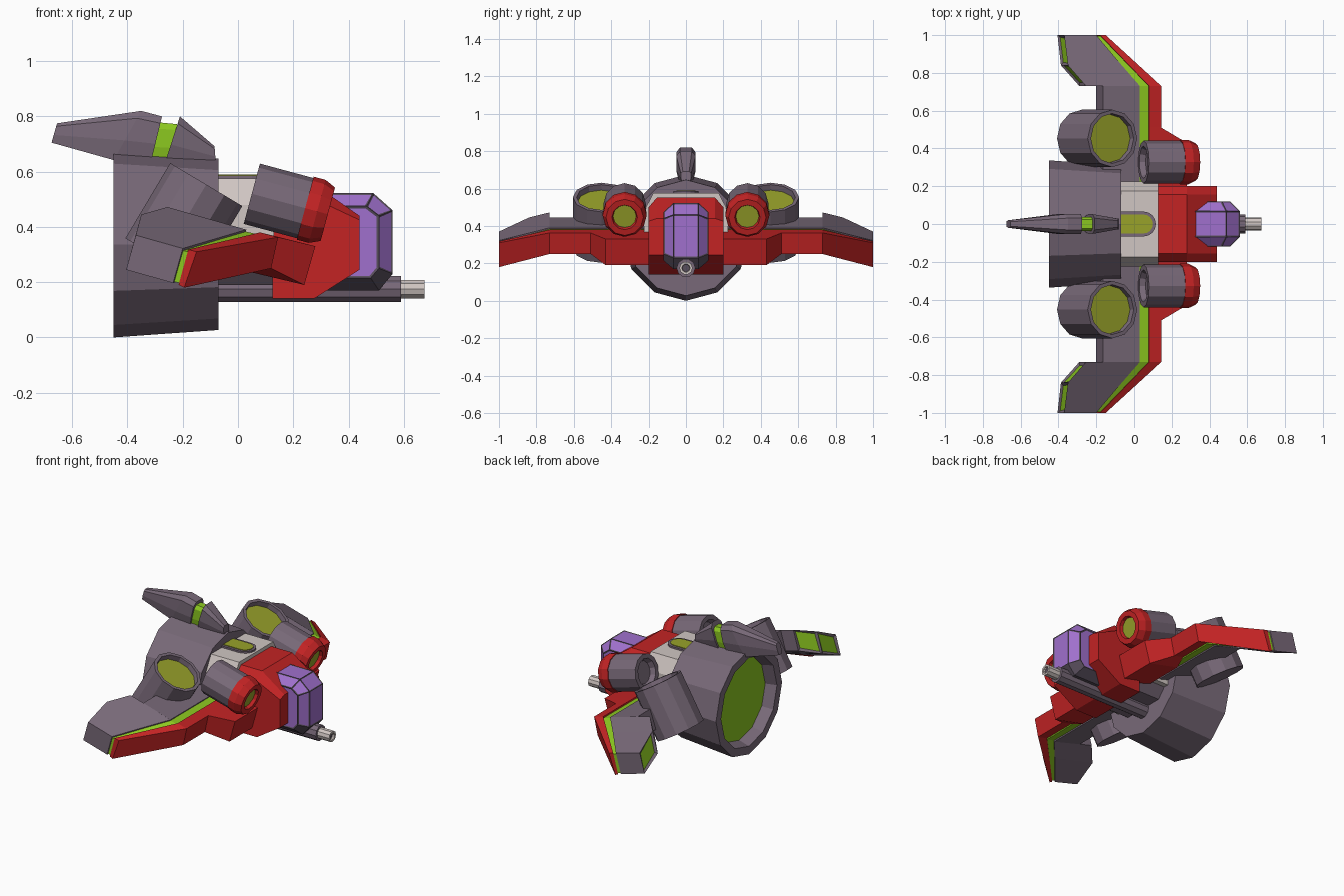
import bpy, bmesh, math
from mathutils import Vector

if "Cube" in bpy.data.objects:
    bpy.data.objects.remove(bpy.data.objects["Cube"])


def material(name, r, g, b):
    m = bpy.data.materials.new(name)
    lin = [c / 255 / 12.92 if c < 10 else ((c / 255 + 0.055) / 1.055) ** 2.4 for c in (r, g, b)]
    m.diffuse_color = (*lin, 1)
    m.use_nodes = True
    m.node_tree.nodes["Principled BSDF"].inputs["Base Color"].default_value = m.diffuse_color
    return m


GREY = material("purple_grey", 120, 105, 120)
DARK = material("dark_grey", 88, 78, 92)
RED = material("red", 195, 35, 36)
LIME = material("lime", 140, 200, 32)
OLIVE = material("olive", 152, 162, 42)
PALE = material("pale_grey", 208, 198, 194)
PURPLE = material("purple", 160, 112, 205)


def loft(name, rings, mat, panel=None, panel_mat=None, border=0.012, depth=0.0):
    """Join rings of points into a closed solid; faces passing `panel` get an inset panel."""
    bm = bmesh.new()
    vs = [[bm.verts.new(p) for p in ring] for ring in rings]
    n = len(rings[0])
    for a, b in zip(vs, vs[1:]):
        for i in range(n):
            j = (i + 1) % n
            bm.faces.new((a[i], a[j], b[j], b[i]))
    bm.faces.new(vs[0])
    bm.faces.new(vs[-1])
    bmesh.ops.recalc_face_normals(bm, faces=bm.faces)
    if panel:
        bm.normal_update()
        chosen = [f for f in bm.faces if panel(f)]
        bmesh.ops.inset_individual(bm, faces=chosen, thickness=border, depth=depth)
        for f in chosen:
            f.material_index = 1
    me = bpy.data.meshes.new(name)
    bm.to_mesh(me)
    bm.free()
    me.materials.append(mat)
    if panel_mat:
        me.materials.append(panel_mat)
    ob = bpy.data.objects.new(name, me)
    bpy.context.collection.objects.link(ob)
    return ob


def lathe(name, start, direction, profile, mat, cap_mat=None, sides=12):
    """Turn (distance, radius) pairs round an axis in the xz plane; last cap may differ in colour."""
    d = Vector(direction).normalized()
    u = Vector((0, 1, 0))
    v = d.cross(u)
    rings = []
    for t, r in profile:
        c = Vector(start) + d * t
        rings.append([c + r * (math.cos(a) * u + math.sin(a) * v)
                      for a in (2 * math.pi * i / sides for i in range(sides))])
    ob = loft(name, rings, mat)
    if cap_mat:
        ob.data.materials.append(cap_mat)
        ob.data.polygons[-1].material_index = 1
    return ob


def span(stations, s=1):
    """Rings from (y, xz points) stations, mirrored by s."""
    return [[(x, y * s, z) for x, z in pts] for y, pts in stations]


# main engine, open at the rear
lathe("main_engine", (-0.07, 0, 0.337), (-1, 0, 0),
      [(0, 0.31), (0.38, 0.337), (0.38, 0.285), (0.31, 0.265)], GREY, LIME)


# tail fin in two grey halves with a lime band
def fin(name, stations, mat):
    rings = []
    for (xb, zb), (xt, zt), w in stations:
        def at(k):
            return xb + (xt - xb) * k, zb + (zt - zb) * k
        rings.append([(at(k)[0], y * w, at(k)[1]) for k, y in
                      ((0, -0.7), (0.4, -1), (0.85, -1), (1, -0.6),
                       (1, 0.6), (0.85, 1), (0.4, 1), (0, 0.7))])
    loft(name, rings, mat)


fin("tail_fin_rear", [((-0.675, 0.705), (-0.655, 0.775), 0.02),
                      ((-0.45, 0.642), (-0.35, 0.82), 0.052),
                      ((-0.315, 0.635), (-0.275, 0.80), 0.052)], GREY)
fin("tail_fin_band", [((-0.33, 0.63), (-0.285, 0.778), 0.038),
                      ((-0.25, 0.63), (-0.22, 0.772), 0.038)], LIME)
fin("tail_fin_front", [((-0.265, 0.63), (-0.21, 0.80), 0.052),
                       ((-0.08, 0.63), (-0.085, 0.692), 0.028)], GREY)

# central fuselage and lower hull
section = [(-0.225, 0.25), (-0.225, 0.48), (-0.175, 0.575),
           (0.175, 0.575), (0.225, 0.48), (0.225, 0.25)]
loft("fuselage", [[(x, y, z) for y, z in section] for x in (-0.1, 0.13)], PALE)
loft("lower_hull", [[(x, -0.14, 0.19), (x, -0.21, 0.27), (x, 0.21, 0.27), (x, 0.14, 0.19)]
                    for x in (-0.1, 0.14)], GREY)


# roof window with rounded nose
def stadium(r, z):
    arc = [(0.05 + r * math.cos(a), r * math.sin(a), z)
           for a in (math.pi * (i / 8 - 0.5) for i in range(9))]
    return [(-0.09, -r, z)] + arc + [(-0.09, r, z)]


loft("roof_window_frame", [stadium(0.066, 0.56), stadium(0.066, 0.586)], GREY)
loft("roof_window", [stadium(0.05, 0.58), stadium(0.05, 0.59)], OLIVE)

# red nose body
nose = [(0.125, 0.14), (0.275, 0.14), (0.44, 0.245), (0.44, 0.44), (0.28, 0.552), (0.125, 0.552)]
nose_side = nose[:3] + [(0.44, 0.425), (0.28, 0.5), (0.125, 0.5)]
loft("nose_body", span([(-0.2, nose_side), (-0.155, nose), (0.155, nose), (0.2, nose_side)]), RED)

# cockpit with purple panes inset in a dark frame
full = [(0.25, 0.522), (0.49, 0.522), (0.56, 0.46), (0.56, 0.23), (0.51, 0.17), (0.25, 0.17)]
slim = [(0.25, 0.475), (0.465, 0.475), (0.51, 0.44), (0.51, 0.25), (0.48, 0.215), (0.25, 0.215)]
loft("cockpit", span([(-0.12, slim), (-0.068, full), (0.068, full), (0.12, slim)]), DARK,
     lambda f: f.normal.z > -0.3 and f.normal.x > -0.5, PURPLE, 0.009, -0.003)

# chin cannon
lathe("cannon_barrel", (-0.1, 0, 0.175), (1, 0, 0), [(0, 0.05), (0.69, 0.05)], GREY, sides=10)
lathe("cannon_tip", (0.57, 0, 0.175), (1, 0, 0),
      [(0, 0.035), (0.105, 0.035), (0.105, 0.022), (0.09, 0.02)], PALE, DARK, sides=10)

# wing cross-sections: rear bottom, rear top, front top, front bottom
front = [(0.03, 0.39), (-0.005, 0.265)]
inner = [(-0.2, 0.32), (-0.165, 0.445)] + front
grey_wing = [(0.2, inner), (0.73, inner),
             (0.731, [(-0.29, 0.345), (-0.255, 0.472)] + front),
             (0.84, [(-0.387, 0.31), (-0.35, 0.445), (-0.065, 0.362), (-0.1, 0.236)]),
             (1.0, [(-0.405, 0.245), (-0.37, 0.37), (-0.2, 0.322), (-0.235, 0.197)])]
stripe = [(0, 0.27), (0.02, 0.385), (0.085, 0.37), (0.05, 0.26)]
lime_wing = [(0.2, stripe), (0.73, stripe),
             (0.996, [(-0.24, 0.205), (-0.21, 0.317), (-0.175, 0.308), (-0.21, 0.196)])]
root = [(0.03, 0.24), (0.08, 0.38), (0.28, 0.33), (0.24, 0.19)]
mid = [(0.05, 0.267), (0.08, 0.38), (0.145, 0.363), (0.12, 0.25)]
red_wing = [(0.15, root), (0.43, root), (0.51, mid), (0.73, mid),
            (1.0, [(-0.215, 0.19), (-0.18, 0.318), (-0.15, 0.31), (-0.195, 0.18)])]

for side, s in (("left", 1), ("right", -1)):
    # wing with lime panels on the trailing edge of the tip
    loft(side + "_wing", span(grey_wing, s), GREY,
         lambda f: abs(f.calc_center_median().y) > 0.74 and f.normal.x < -0.5,
         LIME, 0.02, -0.01)
    loft(side + "_wing_stripe", span(lime_wing, s), LIME)
    loft(side + "_wing_leading_edge", span(red_wing, s), RED)
    # tilted lift engine
    lathe(side + "_lift_engine", (-0.277, 0.453 * s, 0.281), (0.162, 0, 0.272),
          [(0, 0.152), (0.317, 0.152), (0.317, 0.132), (0.285, 0.128)], GREY, OLIVE)
    # forward pod with red intake ring
    axis = (0.965, 0, -0.26)
    at = (0.05, 0.328 * s, 0.52)
    lathe(side + "_pod", at, axis, [(0.03, 0.07), (0, 0.085), (0, 0.113), (0.21, 0.113)], GREY)
    lathe(side + "_pod_intake", at, axis,
          [(0.2, 0.118), (0.245, 0.118), (0.285, 0.1), (0.285, 0.068), (0.265, 0.062)], RED, OLIVE)
